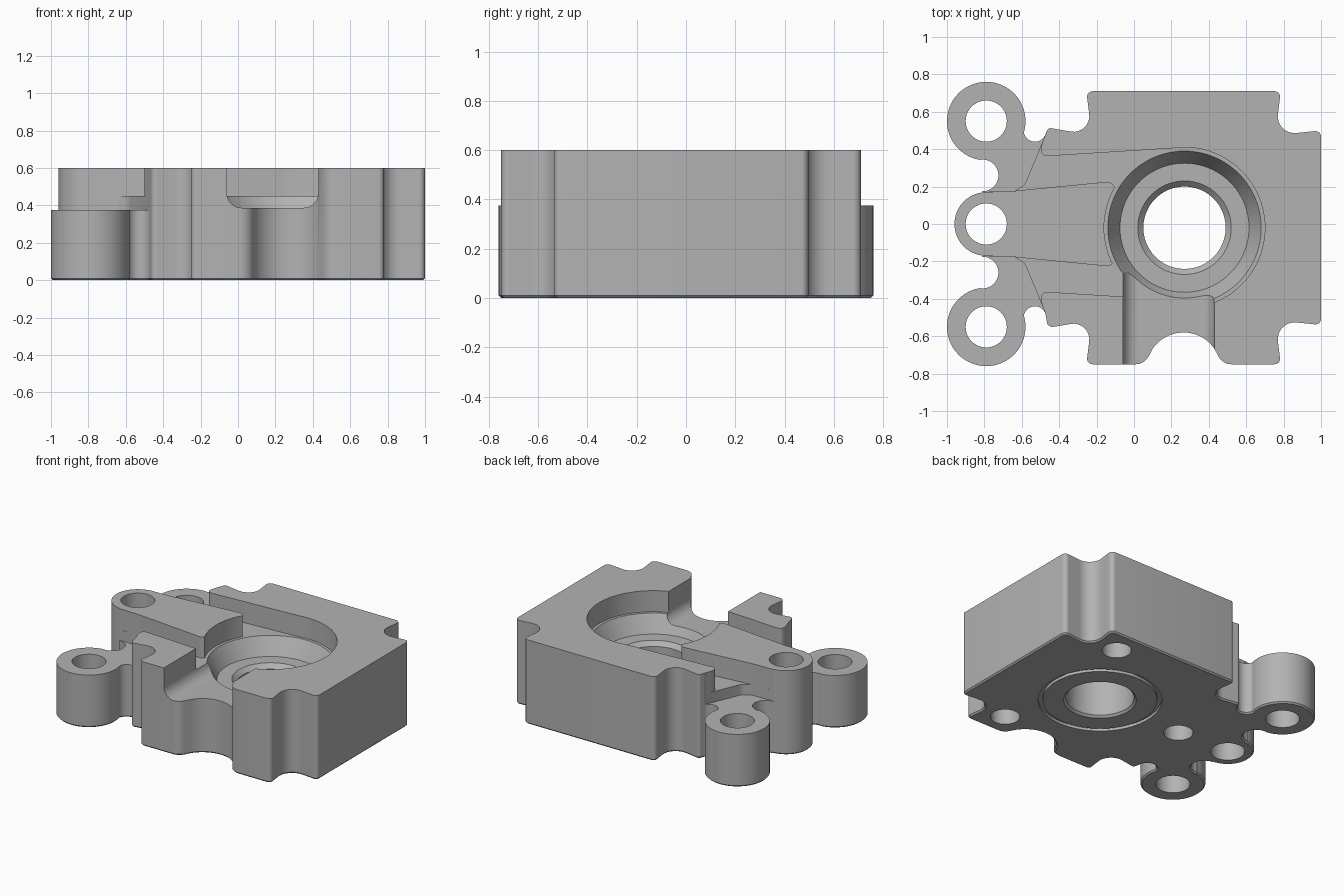
import bpy, bmesh, math
from mathutils import Vector

cube = bpy.data.objects.get("Cube")
if cube:
    bpy.data.objects.remove(cube, do_unlink=True)

MID = -0.02           # block centre line in y
BORE = (0.27, MID)
TOP = 0.6
OVER = 0.7            # cutters overshoot the top
UNDER = -0.1


def arc(cx, cy, r, a0, a1, steps=16):
    angles = [math.radians(a0 + (a1 - a0) * i / steps) for i in range(steps + 1)]
    return [(cx + r * math.cos(a), cy + r * math.sin(a), 0) for a in angles]


def rounded(points, steps=8):
    """Polygon from (x, y, corner radius) entries."""
    out = []
    for i, (x, y, r) in enumerate(points):
        p = Vector((x, y))
        if not r:
            out.append(p)
            continue
        a = Vector(points[i - 1][:2]) - p
        b = Vector(points[(i + 1) % len(points)][:2]) - p
        half = a.angle(b) / 2
        t = min(r / math.tan(half), 0.48 * a.length, 0.48 * b.length)
        r = t * math.tan(half)
        centre = p + (a.normalized() + b.normalized()).normalized() * (r / math.sin(half))
        start, end = p + a.normalized() * t - centre, p + b.normalized() * t - centre
        sweep = math.atan2(start.x * end.y - start.y * end.x, start.dot(end))
        for k in range(steps + 1):
            q = sweep * k / steps
            out.append(centre + Vector((start.x * math.cos(q) - start.y * math.sin(q),
                                        start.x * math.sin(q) + start.y * math.cos(q))))
    return out


def finish(name, bm):
    bmesh.ops.recalc_face_normals(bm, faces=bm.faces)
    mesh = bpy.data.meshes.new(name)
    bm.to_mesh(mesh)
    bm.free()
    obj = bpy.data.objects.new(name, mesh)
    bpy.context.collection.objects.link(obj)
    return obj


def prism(name, points, low, high, along_y=False, chamfer=0):
    bm = bmesh.new()
    place = (lambda p, d: (p.x, d, p.y)) if along_y else (lambda p, d: (p.x, p.y, d))
    base = bm.faces.new([bm.verts.new(place(p, low)) for p in points])
    top = bmesh.ops.extrude_face_region(bm, geom=[base], use_keep_orig=True)
    shift = (0, high - low, 0) if along_y else (0, 0, high - low)
    verts = [v for v in top["geom"] if isinstance(v, bmesh.types.BMVert)]
    bmesh.ops.translate(bm, verts=verts, vec=shift)
    bmesh.ops.recalc_face_normals(bm, faces=bm.faces)
    if chamfer:
        edges = [e for e in bm.edges if all(abs(v.co.z - low) < 1e-5 for v in e.verts)]
        bmesh.ops.bevel(bm, geom=edges, offset=chamfer, segments=1,
                        affect='EDGES', clamp_overlap=False)
    return finish(name, bm)


def lathe(name, profile, centre, closed=False, sides=72):
    """Revolve (radius, z) entries; open profiles get end caps."""
    bm = bmesh.new()
    rings = []
    for r, z in profile:
        rings.append([bm.verts.new((centre[0] + r * math.cos(math.tau * i / sides),
                                    centre[1] + r * math.sin(math.tau * i / sides), z))
                      for i in range(sides)])
    pairs = list(zip(rings, rings[1:]))
    if closed:
        pairs.append((rings[-1], rings[0]))
    else:
        bm.faces.new(rings[0])
        bm.faces.new(rings[-1])
    for a, b in pairs:
        for i in range(sides):
            j = (i + 1) % sides
            bm.faces.new((a[i], a[j], b[j], b[i]))
    return finish(name, bm)


def cut(target, cutter):
    cutter.hide_render = True
    mod = target.modifiers.new("cut", 'BOOLEAN')
    mod.operation = 'DIFFERENCE'
    mod.solver = 'EXACT'
    mod.object = cutter
    bpy.context.view_layer.objects.active = target
    bpy.ops.object.modifier_apply(modifier=mod.name)
    bpy.data.objects.remove(cutter, do_unlink=True)


# Outline of one half: scalloped block corners, ear, neck and middle lug
def half_outline(s):
    block = [(1, 0.52, 0.03), (0.755, 0.495, 0.12), (0.785, 0.73, 0.03),
             (-0.255, 0.73, 0.03), (-0.225, 0.495, 0.12), (-0.46, 0.535, 0.03)]
    ears = (arc(-0.53, 0.5, 0.06, -20, -170) + arc(-0.79, 0.55, 0.21, -15, 262, 48)
            + arc(-0.81, 0.26, 0.085, 95, -92, 20) + arc(-0.79, 0, 0.17, 96, 180, 18))
    return ([(x, MID + s * y, r) for x, y, r in block]
            + [(x, s * y, r) for x, y, r in ears])


back = half_outline(1)
front = half_outline(-1)[::-1][1:]
scallop = ([(0.055, -0.75, 0.08)] + arc(0.265, -0.78, 0.2, 145, 35, 24)
           + [(0.475, -0.75, 0.08)])
outline = back + front[:-3] + scallop + front[-3:]
housing = prism("bearing_housing", rounded(outline), 0, TOP, chamfer=0.01)

for s in (1, -1):
    # Ears and webs stop lower than the block
    step = [(-1.1, 0.9, 0), (-1.1, 0.172, 0), (-0.79, 0.172, 0), (-0.64, 0.176, 0),
            (-0.585, 0.21, 0.05), (-0.476, 0.47, 0), (-0.476, 0.9, 0)]
    cut(housing, prism("ear_step", rounded([(x, s * y, r) for x, y, r in step]), 0.375, OVER))
    # Pocket on each side of the middle arm
    pocket = [(-0.79, 0.171, 0), (-0.64, 0.177, 0), (-0.1, 0.23, 0.045), (-0.1, 0.03, 0),
              (0.27, 0.03, 0), (0.27, 0.409, 0), (-0.51, 0.36, 0.035),
              (-0.478, 0.48, 0), (-0.79, 0.48, 0)]
    cut(housing, prism("arm_pocket", rounded([(x, s * y, r) for x, y, r in pocket]), 0.45, OVER))
    # Through hole in each ear
    cut(housing, lathe("ear_hole", [(0.11, UNDER), (0.11, OVER)], (-0.79, s * 0.55), sides=48))

cut(housing, lathe("lug_hole", [(0.11, UNDER), (0.11, OVER)], (-0.79, 0), sides=48))

# Front channel with rounded floor corners
channel = [(-0.06, OVER, 0), (-0.06, 0.387, 0.08), (0.43, 0.387, 0.08), (0.43, OVER, 0)]
cut(housing, prism("front_channel", rounded(channel), -0.9, -0.1, along_y=True))

# Stepped main bore
bore = [(0.43, OVER), (0.43, 0.45), (0.41, 0.45), (0.345, 0.33), (0.25, 0.33),
        (0.22, 0.3), (0.22, 0.015), (0.235, 0), (0.235, UNDER)]
cut(housing, lathe("main_bore", bore, BORE, sides=96))

# Ring groove and blind dowel holes in the underside
groove = [(0.4, UNDER), (0.4, 0.02), (0.37, 0.02), (0.37, UNDER)]
cut(housing, lathe("ring_groove", groove, BORE, closed=True))
for spot in ((0.6, 0.54), (0.6, -0.58), (-0.39, MID)):
    cut(housing, lathe("dowel_hole", [(0.095, UNDER), (0.095, 0.25)], spot, sides=40))

# Plain grey metal
grey = bpy.data.materials.new("grey_metal")
grey.use_nodes = True
colour = (0.45, 0.45, 0.45, 1)
grey.diffuse_color = colour
grey.node_tree.nodes["Principled BSDF"].inputs["Base Color"].default_value = colour
housing.data.materials.clear()
housing.data.materials.append(grey)
for face in housing.data.polygons:
    face.material_index = 0

bpy.ops.object.select_all(action='DESELECT')
housing.select_set(True)
bpy.context.view_layer.objects.active = housing
bpy.ops.object.shade_smooth_by_angle(angle=math.radians(30))
